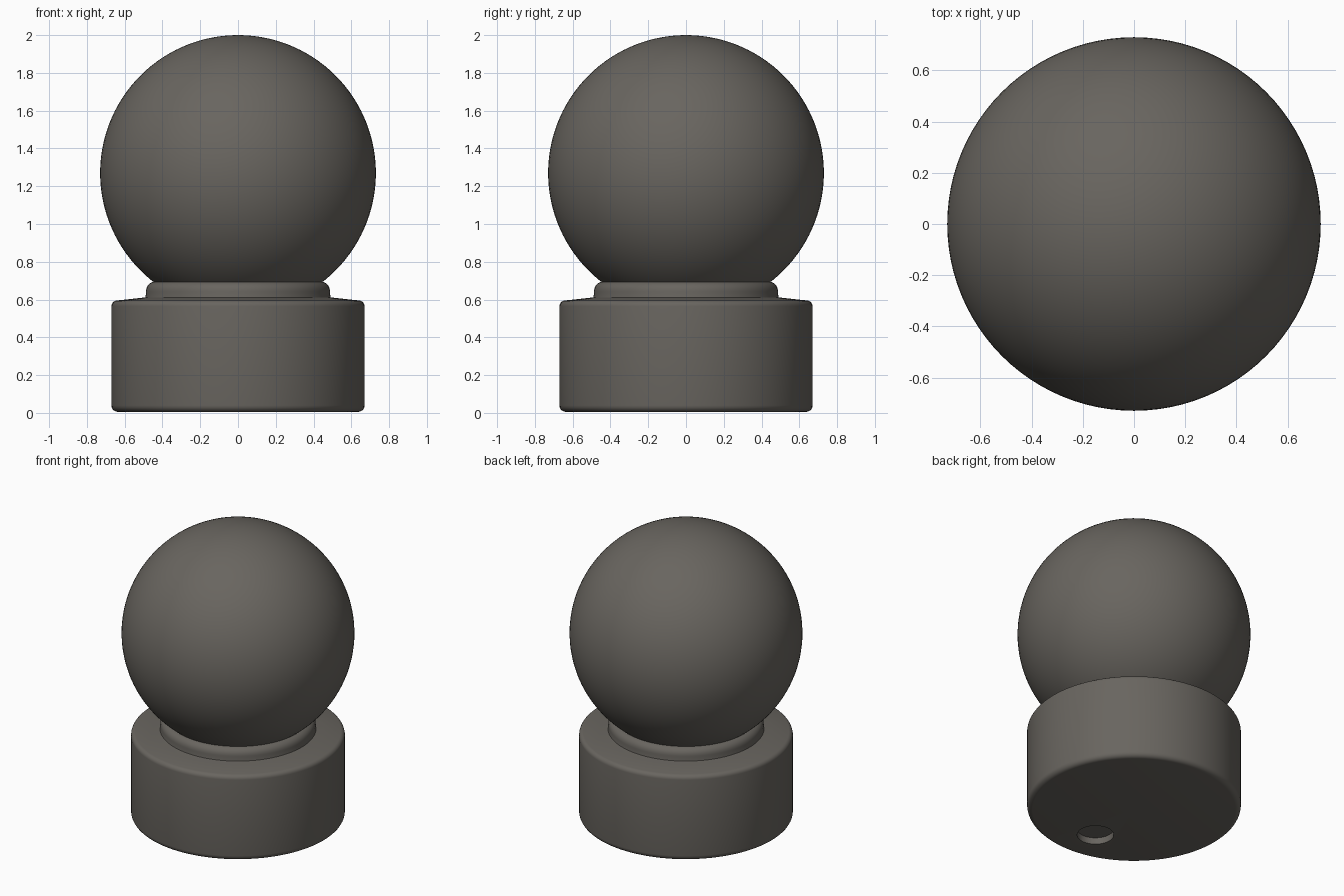
import bpy, bmesh, math

if "Cube" in bpy.data.objects:
    bpy.data.objects.remove(bpy.data.objects["Cube"])

mat = bpy.data.materials.new("warm_dark_grey")
mat.diffuse_color = (0.14, 0.13, 0.115, 1)
mat.use_nodes = True
mat.node_tree.nodes["Principled BSDF"].inputs["Base Color"].default_value = mat.diffuse_color


def lathe(name, profile, steps=96):
    """Spin an (r, z) profile around the z axis."""
    bm = bmesh.new()
    verts = [bm.verts.new((r, 0, z)) for r, z in profile]
    edges = [bm.edges.new(p) for p in zip(verts, verts[1:])]
    bmesh.ops.spin(bm, geom=verts + edges, cent=(0, 0, 0), axis=(0, 0, 1),
                   angle=2 * math.pi, steps=steps, use_duplicate=False)
    bmesh.ops.remove_doubles(bm, verts=bm.verts, dist=0.0005)
    bmesh.ops.recalc_face_normals(bm, faces=bm.faces)
    me = bpy.data.meshes.new(name)
    bm.to_mesh(me)
    bm.free()
    ob = bpy.data.objects.new(name, me)
    bpy.context.collection.objects.link(ob)
    me.materials.append(mat)
    return ob


def activate(ob):
    bpy.ops.object.select_all(action='DESELECT')
    ob.select_set(True)
    bpy.context.view_layer.objects.active = ob


def corner(cx, cz, r, a0, a1, n=5):
    """Rounded corner points between two angles in degrees."""
    return [(cx + r * math.cos(math.radians(a0 + (a1 - a0) * i / n)),
             cz + r * math.sin(math.radians(a0 + (a1 - a0) * i / n)))
            for i in range(n + 1)]


# Pedestal with rounded rims and the stepped collar that holds the ball
pedestal = lathe("pedestal", [(0, 0.005)]
                 + corner(0.635, 0.04, 0.035, -90, 0)
                 + corner(0.64, 0.565, 0.03, 0, 80)
                 + [(0.53, 0.607), (0.49, 0.612), (0.487, 0.635)]
                 + corner(0.437, 0.645, 0.05, 0, 90)
                 + [(0, 0.695)])

# Shallow round recess in the underside
bpy.ops.mesh.primitive_cylinder_add(vertices=32, radius=0.115, depth=0.1,
                                    location=(-0.02, -0.40, 0.0))
cutter = bpy.context.object
cutter.name = "recess_cutter"
cutter.hide_render = True
cutter.data.materials.append(mat)
activate(pedestal)
mod = pedestal.modifiers.new("recess", 'BOOLEAN')
mod.operation = 'DIFFERENCE'
mod.solver = 'EXACT'
mod.object = cutter
bpy.ops.object.modifier_apply(modifier=mod.name)
bpy.data.objects.remove(cutter, do_unlink=True)

# Ball, sunk a little into the collar
R, CZ = 0.73, 1.27
start = math.degrees(math.asin((0.68 - CZ) / R))
arc = corner(0, CZ, R, start, 90, 48)
ball = lathe("ball", arc)

for ob in (pedestal, ball):
    activate(ob)
    bpy.ops.object.shade_smooth_by_angle(angle=math.radians(35))
